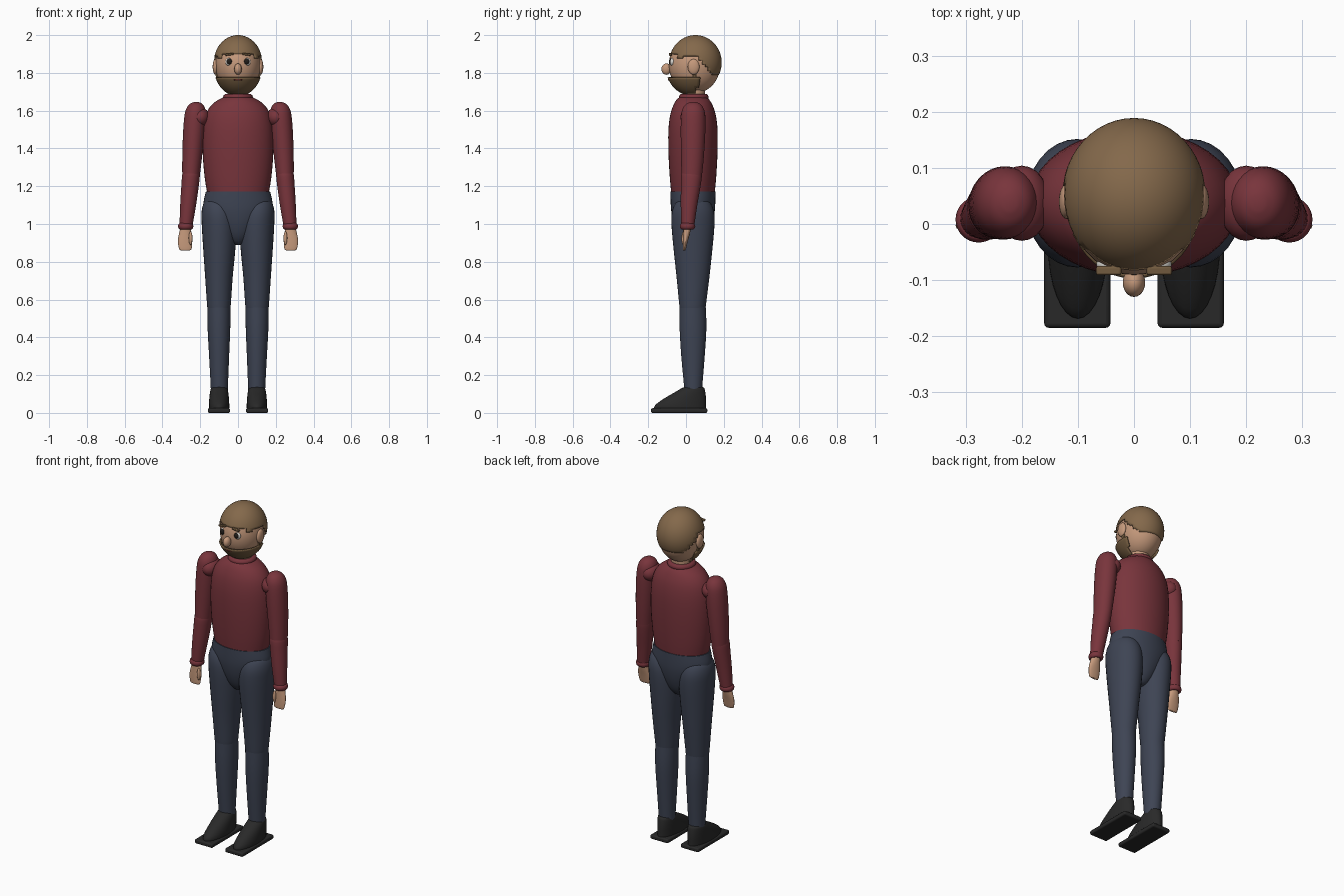
import bpy, bmesh, math
from mathutils import Vector

if "Cube" in bpy.data.objects:
    bpy.data.objects.remove(bpy.data.objects["Cube"])


def material(name, rgb):
    m = bpy.data.materials.new(name)
    m.diffuse_color = (*rgb, 1)
    m.use_nodes = True
    m.node_tree.nodes["Principled BSDF"].inputs["Base Color"].default_value = m.diffuse_color
    return m


SKIN = material("skin", (0.56, 0.32, 0.20))
HAIR = material("brown hair", (0.23, 0.14, 0.07))
BEARD = material("dark brown", (0.17, 0.105, 0.05))
RED = material("red wool", (0.19, 0.035, 0.045))
BLUE = material("blue denim", (0.048, 0.058, 0.088))
BLACK = material("black leather", (0.022, 0.022, 0.022))
WHITE = material("eye white", (0.7, 0.68, 0.64))
PUPIL = material("pupil", (0.015, 0.012, 0.01))
LIP = material("lip", (0.12, 0.025, 0.02))


def finish(name, bm, mat, angle=40):
    bmesh.ops.recalc_face_normals(bm, faces=bm.faces)
    me = bpy.data.meshes.new(name)
    bm.to_mesh(me)
    bm.free()
    me.materials.append(mat)
    ob = bpy.data.objects.new(name, me)
    bpy.context.collection.objects.link(ob)
    bpy.ops.object.select_all(action='DESELECT')
    ob.select_set(True)
    bpy.context.view_layer.objects.active = ob
    bpy.ops.object.shade_smooth_by_angle(angle=math.radians(angle))
    return ob


def loft(name, rings, mat, seg=32, steps=3):
    """Skin of elliptical rings (z, cx, cy, rx, ry), smoothly interpolated."""
    pts = [Vector(r) for r in rings]
    path = []
    for i in range(len(pts) - 1):
        a, b, c, d = pts[max(i - 1, 0)], pts[i], pts[i + 1], pts[min(i + 2, len(pts) - 1)]
        for k in range(steps):
            t = k / steps
            path.append(0.5 * (2 * b + (c - a) * t + (2 * a - 5 * b + 4 * c - d) * t * t
                               + (3 * b - a - 3 * c + d) * t ** 3))
    path.append(pts[-1])
    bm = bmesh.new()
    loops = []
    for z, cx, cy, rx, ry in path:
        loops.append([bm.verts.new((cx + rx * math.cos(2 * math.pi * j / seg),
                                    cy + ry * math.sin(2 * math.pi * j / seg), z))
                      for j in range(seg)])
    for lo, hi in zip(loops, loops[1:]):
        for j in range(seg):
            n = (j + 1) % seg
            bm.faces.new((lo[j], lo[n], hi[n], hi[j]))
    bm.faces.new(loops[0])
    bm.faces.new(loops[-1])
    return finish(name, bm, mat)


def ball(name, centre, radii, mat, seg=24, rows=16, keep=None):
    """Ellipsoid; keep(x, y, z) of the face centre trims it to a shell."""
    bm = bmesh.new()
    bmesh.ops.create_uvsphere(bm, u_segments=seg, v_segments=rows, radius=1)
    for v in bm.verts:
        v.co = Vector(c + r * p for c, r, p in zip(centre, radii, v.co))
    if keep:
        cut = [f for f in bm.faces if not keep(*f.calc_center_median())]
        bmesh.ops.delete(bm, geom=cut, context='FACES')
    ob = finish(name, bm, mat)
    if keep:
        shell = ob.modifiers.new("thickness", 'SOLIDIFY')
        shell.thickness = 0.008
        shell.offset = -1
    return ob


def box(name, centre, size, mat, bevel, tilt=0):
    bm = bmesh.new()
    bmesh.ops.create_cube(bm, size=1)
    for v in bm.verts:
        v.co = Vector(p * s for p, s in zip(v.co, size))
    ob = finish(name, bm, mat)
    ob.location = centre
    ob.rotation_euler.y = tilt
    mod = ob.modifiers.new("bevel", 'BEVEL')
    mod.width, mod.segments = bevel, 3
    return ob


def ring(name, centre, major, minor, mat, squash=1.0):
    bpy.ops.mesh.primitive_torus_add(location=centre, major_radius=major, minor_radius=minor,
                                     major_segments=32, minor_segments=10)
    ob = bpy.context.object
    ob.name = name
    ob.scale.z = squash
    ob.data.materials.append(mat)
    bpy.ops.object.shade_smooth()
    return ob


CY = 0.037  # depth of the body axis

# Sweater body, collar and neck
loft("torso", [(1.165, 0, CY, .163, .115), (1.25, 0, CY, .177, .123), (1.38, 0, CY, .187, .130),
               (1.50, 0, CY, .185, .130), (1.58, 0, CY, .170, .120), (1.63, 0, CY, .140, .103),
               (1.66, 0, CY, .100, .085), (1.675, 0, CY, .065, .065)], RED, seg=40)
ring("collar", (0, .041, 1.672), .062, .017, RED)
loft("neck", [(1.62, 0, .042, .056, .056), (1.76, 0, .045, .056, .056)], SKIN, steps=1)

# Trouser seat
loft("pelvis", [(.89, 0, CY, .012, .02), (.90, 0, CY, .045, .05), (.94, 0, CY, .085, .080),
                (1.0, 0, CY, .130, .102), (1.06, 0, CY, .170, .114), (1.11, 0, CY, .183, .118),
                (1.172, 0, CY, .170, .119)], BLUE, seg=40)

for s, side in ((1, "left"), (-1, "right")):
    # Legs
    loft(side + "_thigh", [(.55, s * .101, .035, .060, .068), (.575, s * .101, .035, .063, .071),
                           (.72, s * .101, CY, .073, .087), (.88, s * .099, CY, .086, .104),
                           (1.0, s * .100, CY, .092, .114), (1.07, s * .104, CY, .088, .110),
                           (1.12, s * .106, CY, .070, .085), (1.14, s * .106, CY, .03, .04)], BLUE)
    loft(side + "_shin", [(.09, s * .099, .039, .044, .044), (.15, s * .099, .038, .046, .049),
                          (.30, s * .100, .037, .053, .062), (.45, s * .101, .037, .060, .071),
                          (.57, s * .101, .035, .061, .069)], BLUE)
    # Shoes
    box(side + "_sole", (s * .101, -.036, .0125), (.118, .298, .025), BLACK, .008)
    loft(side + "_shoe", [(.015, s * .100, -.031, .053, .137), (.04, s * .100, -.029, .054, .135),
                          (.075, s * .100, -.006, .052, .112), (.11, s * .100, .022, .048, .080),
                          (.132, s * .100, .038, .042, .058), (.138, s * .100, .040, .030, .040)],
         BLACK)
    # Arms
    ball(side + "_shoulder", (s * .200, CY, 1.565), (.050, .067, .052), RED)
    loft(side + "_upper_arm", [(1.25, s * .249, .030, .046, .054), (1.35, s * .243, .034, .052, .060),
                               (1.48, s * .234, .037, .057, .065), (1.57, s * .227, .038, .057, .064),
                               (1.61, s * .224, .038, .050, .056), (1.635, s * .222, .038, .034, .038),
                               (1.646, s * .221, .038, .012, .014)], RED)
    loft(side + "_forearm", [(.985, s * .276, .009, .034, .034), (1.10, s * .264, .016, .042, .044),
                             (1.20, s * .254, .025, .046, .052), (1.27, s * .248, .030, .046, .054),
                             (1.29, s * .247, .030, .030, .036)], RED)
    ring(side + "_cuff", (s * .277, .008, .988), .029, .012, RED, 1.4)
    # Hands
    loft(side + "_hand", [(.860, s * .279, -.009, .022, .005), (.868, s * .279, -.008, .033, .008),
                          (.91, s * .280, -.003, .038, .013), (.95, s * .279, .003, .033, .018),
                          (.99, s * .277, .008, .025, .022)], SKIN, seg=24)
    ball(side + "_thumb", (s * .251, -.013, .925), (.010, .011, .036), SKIN, 16, 10)
    # Face halves
    ball(side + "_ear", (s * .120, .040, 1.832), (.014, .031, .041), SKIN)
    ball(side + "_eye", (s * .046, -.072, 1.858), (.021, .014, .021), WHITE)
    ball(side + "_pupil", (s * .046, -.080, 1.860), (.015, .010, .016), PUPIL, 16, 10)
    box(side + "_brow", (s * .045, -.083, 1.898), (.045, .016, .011), BEARD, .004, s * .12)

# Head
ball("head", (0, .045, 1.842), (.119, .136, .150), SKIN, 40, 28)
ball("nose", (0, -.104, 1.820), (.020, .026, .030), SKIN)


def hairline(x, y, z):
    if y < -.02:
        return z > (1.905 if abs(x) < .085 else 1.88)
    return z > (1.885 if y < .06 else 1.885 - .1 * min((y - .06) / .09, 1))


def beardline(x, y, z):
    return z < 1.775 and y < .045 + .6 * (z - 1.69) / 1.5


# Hair cap, beard and sideburns as trimmed shells
ball("hair", (0, .050, 1.855), (.128, .139, .145), HAIR, 48, 40, hairline)
ball("beard", (0, .041, 1.836), (.121, .142, .152), BEARD, 48, 40, beardline)
for s, side in ((1, "left"), (-1, "right")):
    box(side + "_sideburn", (s * .112, .045, 1.785), (.012, .022, .05), BEARD, .004, s * .3)

# Mouth
ball("mouth", (0, -.086, 1.765), (.027, .010, .007), LIP, 16, 10)
